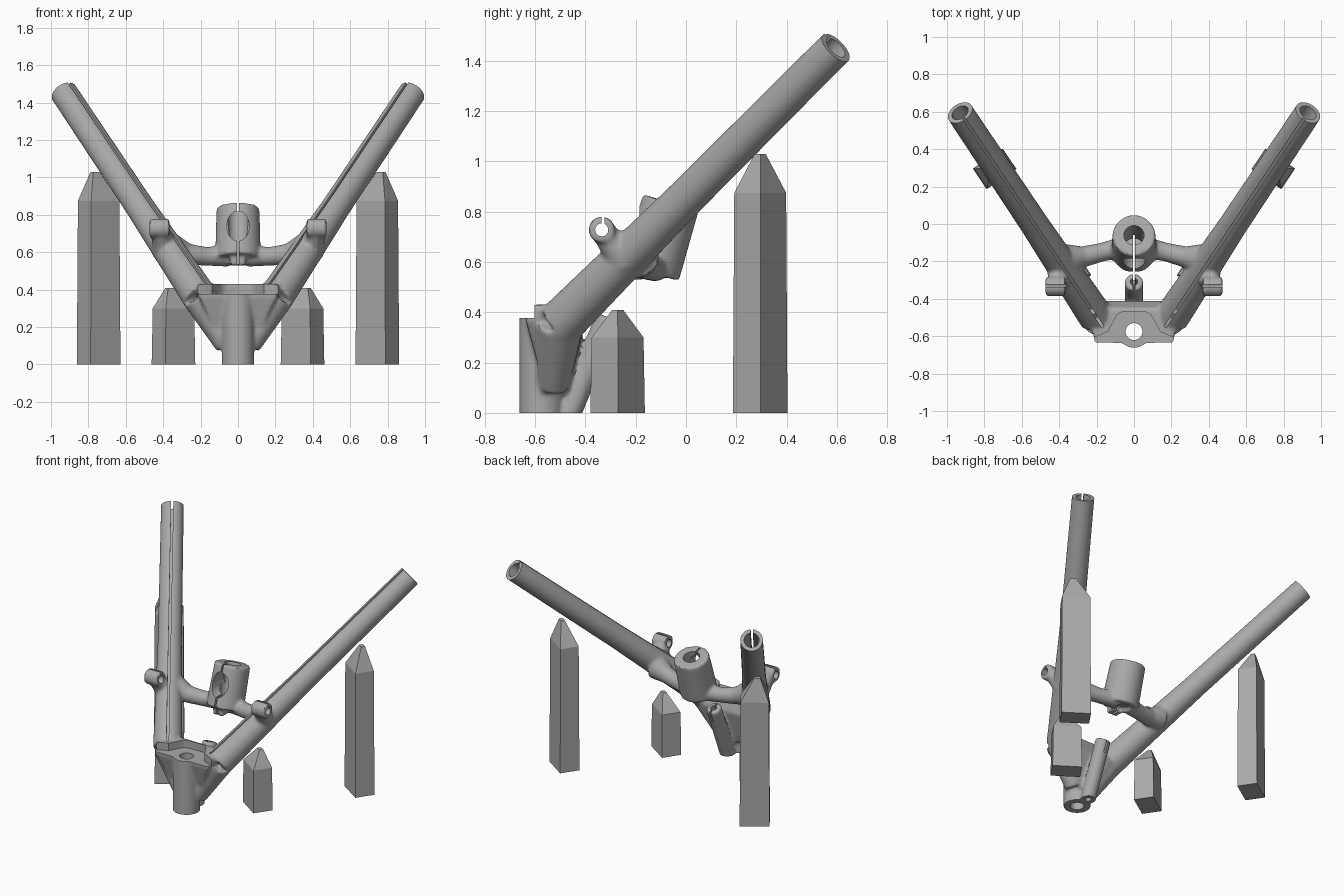
import bpy, bmesh, math
from mathutils import Vector, Matrix

if "Cube" in bpy.data.objects:
    bpy.data.objects.remove(bpy.data.objects["Cube"])

grey = bpy.data.materials.new("matte_grey")
grey.use_nodes = True
COLOUR = (0.4, 0.4, 0.4, 1)
grey.diffuse_color = COLOUR
grey.node_tree.nodes["Principled BSDF"].inputs["Base Color"].default_value = COLOUR


def finish(bm, name):
    bmesh.ops.recalc_face_normals(bm, faces=bm.faces)
    mesh = bpy.data.meshes.new(name)
    bm.to_mesh(mesh)
    bm.free()
    ob = bpy.data.objects.new(name, mesh)
    bpy.context.collection.objects.link(ob)
    mesh.materials.append(grey)
    return ob


def axes(direction, up):
    """Rotation whose z follows direction and whose y leans towards up."""
    d = direction.normalized()
    u = (up - up.dot(d) * d).normalized()
    return Matrix((u.cross(d), u, d)).transposed().to_4x4()


def rod(bm, a, b, r1, r2=None, seg=40):
    a, b = Vector(a), Vector(b)
    up = Vector((0, 1, 0.3)) if abs((b - a).normalized().z) > 0.9 else Vector((0, 0, 1))
    m = Matrix.Translation((a + b) / 2) @ axes(b - a, up)
    bmesh.ops.create_cone(bm, cap_ends=True, segments=seg, radius1=r1,
                          radius2=r1 if r2 is None else r2,
                          depth=(b - a).length, matrix=m)


def box(bm, centre, size, rot=Matrix()):
    m = Matrix.Translation(centre) @ rot @ Matrix.Diagonal((*size, 1))
    bmesh.ops.create_cube(bm, size=1, matrix=m)


def hull(bm, points):
    verts = [bm.verts.new(p) for p in points]
    bmesh.ops.convex_hull(bm, input=verts)


cutters = []


def cut(build, *args):
    bm = bmesh.new()
    build(bm, *args)
    ob = finish(bm, "cutter")
    ob.hide_render = True
    cutters.append(ob)


def prism(bm, outline, z0, z1):
    face = bm.faces.new([bm.verts.new((x, y, z0)) for x, y in outline])
    new = bmesh.ops.extrude_face_region(bm, geom=[face])["geom"]
    bmesh.ops.translate(bm, vec=(0, 0, z1 - z0),
                        verts=[v for v in new if isinstance(v, bmesh.types.BMVert)])


# Frame solids, blended later into one skin
frame = bmesh.new()
rod(frame, (0, -0.575, -0.05), (0, -0.575, 0.42), 0.087)          # head
rod(frame, (0, -0.485, -0.05), (0, -0.31, 0.38), 0.05)            # rear channel
hull(frame, [(s * x, y, z) for s in (-1, 1) for x, y, z in (
    (0.21, -0.635, 0.36), (0.21, -0.635, 0.43), (0.24, -0.45, 0.43),
    (0.16, -0.41, 0.32), (0.05, -0.55, 0.05), (0.05, -0.47, 0.08))])

# Hub with its clamp block
hub_low, hub_top = Vector((0, -0.145, 0.56)), Vector((0, -0.06, 0.835))
rod(frame, hub_low, hub_top, 0.122, 0.115)
box(frame, (0, -0.2, 0.57), (0.08, 0.06, 0.08))

for s in (-1, 1):
    top = Vector((s * 0.93, 0.595, 1.452))
    low = Vector((s * 0.2, -0.5, 0.355))
    d = (top - low).normalized()
    turn = axes(d, Vector((0, 0, 1)))
    mid = low.lerp(top, 0.45)

    # Hollow arm, thicker towards the head
    rod(frame, mid, top + d * 0.06, 0.077, 0.073)
    rod(frame, low, mid, 0.094, 0.077)
    rod(frame, (s * 0.06, -0.53, 0.1), low, 0.06, 0.094)

    # Cross brace from arm to hub
    path = [(0.36, -0.19, 0.62), (0.27, -0.175, 0.59), (0.17, -0.15, 0.578), (0.04, -0.12, 0.58)]
    radii = [0.085, 0.056, 0.05, 0.058]
    for i in range(3):
        rod(frame, (s * path[i][0], *path[i][1:]), (s * path[i + 1][0], *path[i + 1][1:]),
            radii[i], radii[i + 1])

    # Eyelet on a short neck
    eye = Vector((s * 0.42, -0.335, 0.728))
    out = Vector((s * 0.053, 0, 0))
    rod(frame, eye - out, eye + out, 0.052)
    rod(frame, (s * 0.385, -0.235, 0.6), eye, 0.075, 0.045)

    # Arm bore, long slot and trimmed end; eyelet hole and slit
    cut(rod, low + d * 0.03, top + d * 0.2, 0.048)
    length = (top - low).length + 0.15
    cut(box, low + d * (length / 2) + turn.to_3x3() @ Vector((0, 0.075, 0)),
        (0.014, 0.15, length), turn)
    cut(box, top + d * 0.1, (0.3, 0.3, 0.2), turn)
    cut(rod, eye - out * 2, eye + out * 2, 0.026)
    cut(box, eye + Vector((0, 0.005, 0.06)), (0.2, 0.012, 0.12))

# Hub bore, front window and slit
axis = (hub_top - hub_low).normalized()
cut(rod, hub_low + axis * 0.06, hub_top + axis * 0.1, 0.054)
cut(box, (0, -0.19, 0.7), (0.012, 0.26, 0.5))
window = Matrix.Translation((0, -0.2, 0.74)) @ Matrix.Rotation(math.pi / 2, 4, 'X') @ \
    Matrix.Diagonal((0.06, 0.08, 1, 1))
cut(lambda bm: bmesh.ops.create_cone(bm, cap_ends=True, segments=32, radius1=1, radius2=1,
                                     depth=0.25, matrix=window))

# Head pocket, through hole, channel bore and flat base
half = [(0.3, -0.8), (0.3, -0.605), (0.2, -0.602), (0.14, -0.575), (0.115, -0.53),
        (0.09, -0.485), (0.06, -0.468)]
cut(prism, half + [(-x, y) for x, y in reversed(half)], 0.377, 0.6)
cut(rod, (0, -0.575, -0.1), (0, -0.575, 0.6), 0.045)
cut(rod, (0, -0.505, -0.1), (0, -0.28, 0.45), 0.02)
cut(box, (0, -0.3, 0.36), (0.012, 0.1, 0.16))
cut(box, (0, -0.5, -0.1), (0.8, 0.8, 0.2))

body = finish(frame, "frame")
remesh = body.modifiers.new("blend", 'REMESH')
remesh.mode = 'VOXEL'
remesh.voxel_size = 0.009
soft = body.modifiers.new("soften", 'SMOOTH')
soft.factor, soft.iterations = 0.5, 10
for c in cutters:
    mod = body.modifiers.new("cut", 'BOOLEAN')
    mod.operation, mod.object, mod.solver = 'DIFFERENCE', c, 'MANIFOLD'

bpy.ops.object.select_all(action='DESELECT')
body.select_set(True)
bpy.context.view_layer.objects.active = body
bpy.ops.object.convert(target='MESH')
bpy.ops.object.shade_smooth_by_angle(angle=math.radians(35))
body.data.materials.clear()
body.data.materials.append(grey)
for c in cutters:
    bpy.data.objects.remove(c)


# Pointed support stakes under the arms
def stake(name, s, x, y, shoulder, tip):
    along, across = Vector((0.56, 0.83, 0)), Vector((0.83, -0.56, 0))
    pts = []
    for z, k, shift in ((0, 1, 0), (shoulder, 0.95, 0), (tip, 0.2, 0.02)):
        for i, j in ((-1, -1), (1, -1), (1, 1), (-1, 1)):
            p = Vector((x + shift, y, z)) + k * (along * 0.066 * i + across * 0.096 * j)
            pts.append((s * p.x, p.y, p.z))
    bm = bmesh.new()
    hull(bm, pts)
    finish(bm, name)


for s, side in ((1, "left"), (-1, "right")):
    stake("tall_stake_" + side, s, 0.745, 0.295, 0.875, 1.03)
    stake("short_stake_" + side, s, 0.345, -0.272, 0.3, 0.41)
